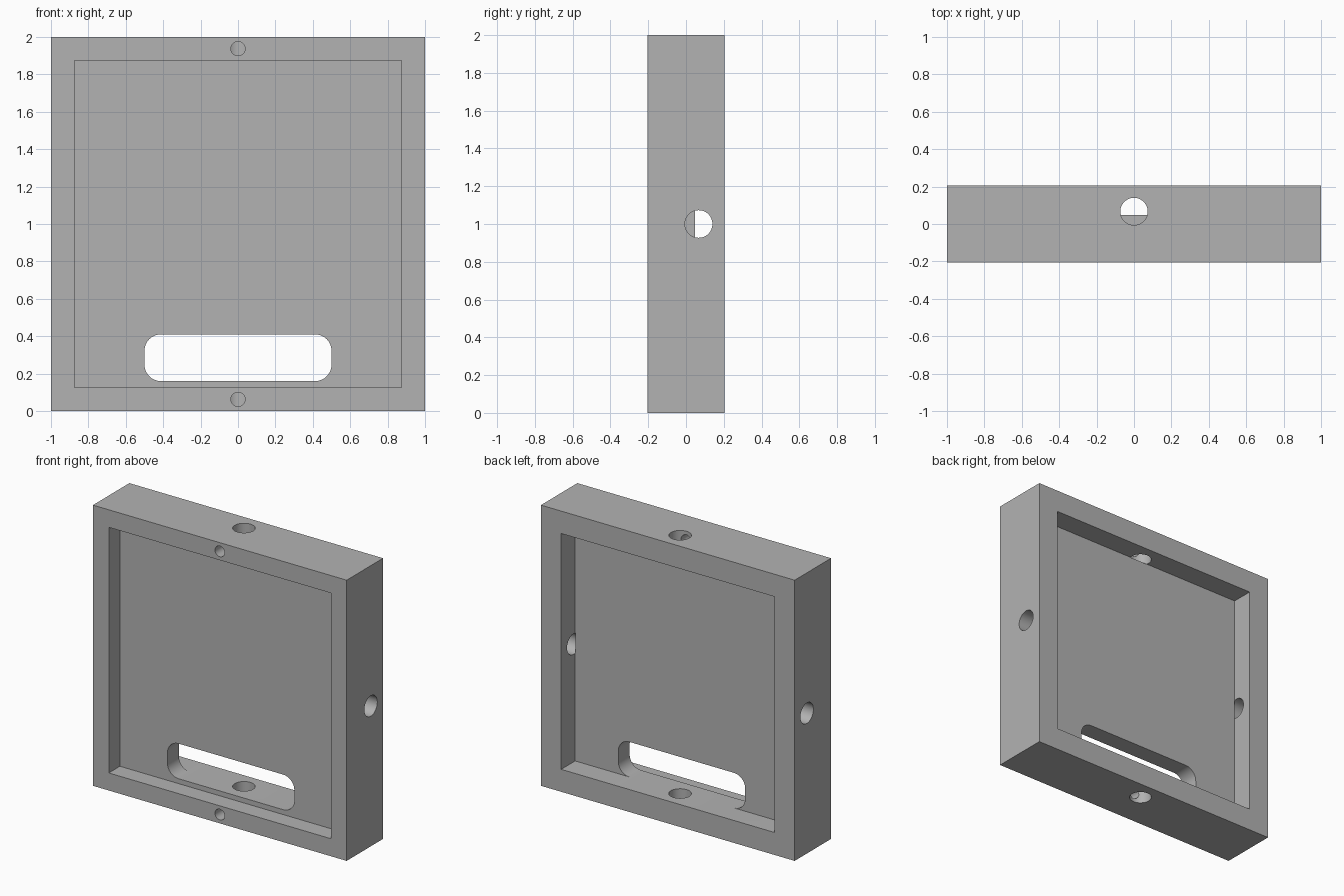
import bpy, bmesh, math
from mathutils import Matrix, Vector

default = bpy.data.objects.get("Cube")
if default:
    bpy.data.objects.remove(default, do_unlink=True)

HALF_DEPTH = 0.205
FRONT_LIP, BACK_LIP = 0.125, 0.16      # frame widths
PANEL_FRONT, PANEL_BACK = -0.08, 0.048
ROD_Y, ROD_R = 0.067, 0.073
OVER = 0.1                             # cutters overshoot the outside

grey = bpy.data.materials.new("plain grey")
grey.use_nodes = True
grey.diffuse_color = (0.45, 0.45, 0.45, 1)
grey.node_tree.nodes["Principled BSDF"].inputs["Base Color"].default_value = (0.45, 0.45, 0.45, 1)


def add_object(name, bm):
    bmesh.ops.recalc_face_normals(bm, faces=bm.faces)
    mesh = bpy.data.meshes.new(name)
    bm.to_mesh(mesh)
    bm.free()
    mesh.materials.append(grey)
    obj = bpy.data.objects.new(name, mesh)
    bpy.context.collection.objects.link(obj)
    return obj


def box(name, half_x, y0, y1, z0, z1):
    bm = bmesh.new()
    bmesh.ops.create_cube(bm, size=1)
    bmesh.ops.scale(bm, vec=(2 * half_x, y1 - y0, z1 - z0), verts=bm.verts)
    bmesh.ops.translate(bm, vec=(0, (y0 + y1) / 2, (z0 + z1) / 2), verts=bm.verts)
    return add_object(name, bm)


def cylinder(name, start, end, radius):
    start, end = Vector(start), Vector(end)
    axis = end - start
    turn = axis.to_track_quat("Z", "Y").to_matrix().to_4x4()
    bm = bmesh.new()
    bmesh.ops.create_cone(bm, cap_ends=True, segments=48, radius1=radius, radius2=radius,
                          depth=axis.length,
                          matrix=Matrix.Translation((start + end) / 2) @ turn)
    return add_object(name, bm)


def rounded_slot(name, half_x, z0, z1, radius, y0, y1):
    bm = bmesh.new()
    ring = []
    corners = [(half_x, z1), (-half_x, z1), (-half_x, z0), (half_x, z0)]
    for i, (x, z) in enumerate(corners):
        cx = x - math.copysign(radius, x)
        cz = z1 - radius if z == z1 else z0 + radius
        for step in range(13):
            a = math.pi / 2 * (i + step / 12)
            ring.append(bm.verts.new((cx + radius * math.cos(a), y0, cz + radius * math.sin(a))))
    face = bm.faces.new(ring)
    moved = bmesh.ops.extrude_face_region(bm, geom=[face])["geom"]
    bmesh.ops.translate(bm, vec=(0, y1 - y0, 0),
                        verts=[v for v in moved if isinstance(v, bmesh.types.BMVert)])
    return add_object(name, bm)


def cut(body, cutter):
    cutter.hide_render = True
    mod = body.modifiers.new("cut", "BOOLEAN")
    mod.operation, mod.solver, mod.object = "DIFFERENCE", "EXACT", cutter
    bpy.context.view_layer.objects.active = body
    bpy.ops.object.modifier_apply(modifier=mod.name)
    bpy.data.objects.remove(cutter, do_unlink=True)


# Solid block
frame = box("frame_with_panel", 1, -HALF_DEPTH, HALF_DEPTH, 0, 2)

# Slot through the panel, level with the floor of the back recess
cut(frame, rounded_slot("slot_cutter", 0.5, BACK_LIP, 0.41, 0.088, -HALF_DEPTH, HALF_DEPTH + OVER))

# Shallow front recess and deeper, slightly smaller back recess
cut(frame, box("front_recess_cutter", 1 - FRONT_LIP, -HALF_DEPTH - OVER, PANEL_FRONT,
               FRONT_LIP, 2 - FRONT_LIP))
cut(frame, box("back_recess_cutter", 1 - BACK_LIP, PANEL_BACK, HALF_DEPTH + OVER,
               BACK_LIP, 2 - BACK_LIP))

# Rod holes through the middle of each of the four sides
inner = 1 - BACK_LIP - 0.001
for dx, dz in [(1, 0), (-1, 0), (0, 1), (0, -1)]:
    cut(frame, cylinder("rod_hole_cutter",
                        (dx * (1 + OVER), ROD_Y, 1 + dz * (1 + OVER)),
                        (dx * inner, ROD_Y, 1 + dz * inner), ROD_R))

# Small screw holes from the front into the upper and lower rod holes
for z in (0.0625, 1.9375):
    cut(frame, cylinder("screw_hole_cutter", (0, -HALF_DEPTH - OVER, z), (0, ROD_Y, z), 0.038))

# Smooth round holes, crisp edges elsewhere
bpy.ops.object.select_all(action="DESELECT")
frame.select_set(True)
bpy.context.view_layer.objects.active = frame
bpy.ops.object.shade_smooth_by_angle(angle=math.radians(30))
